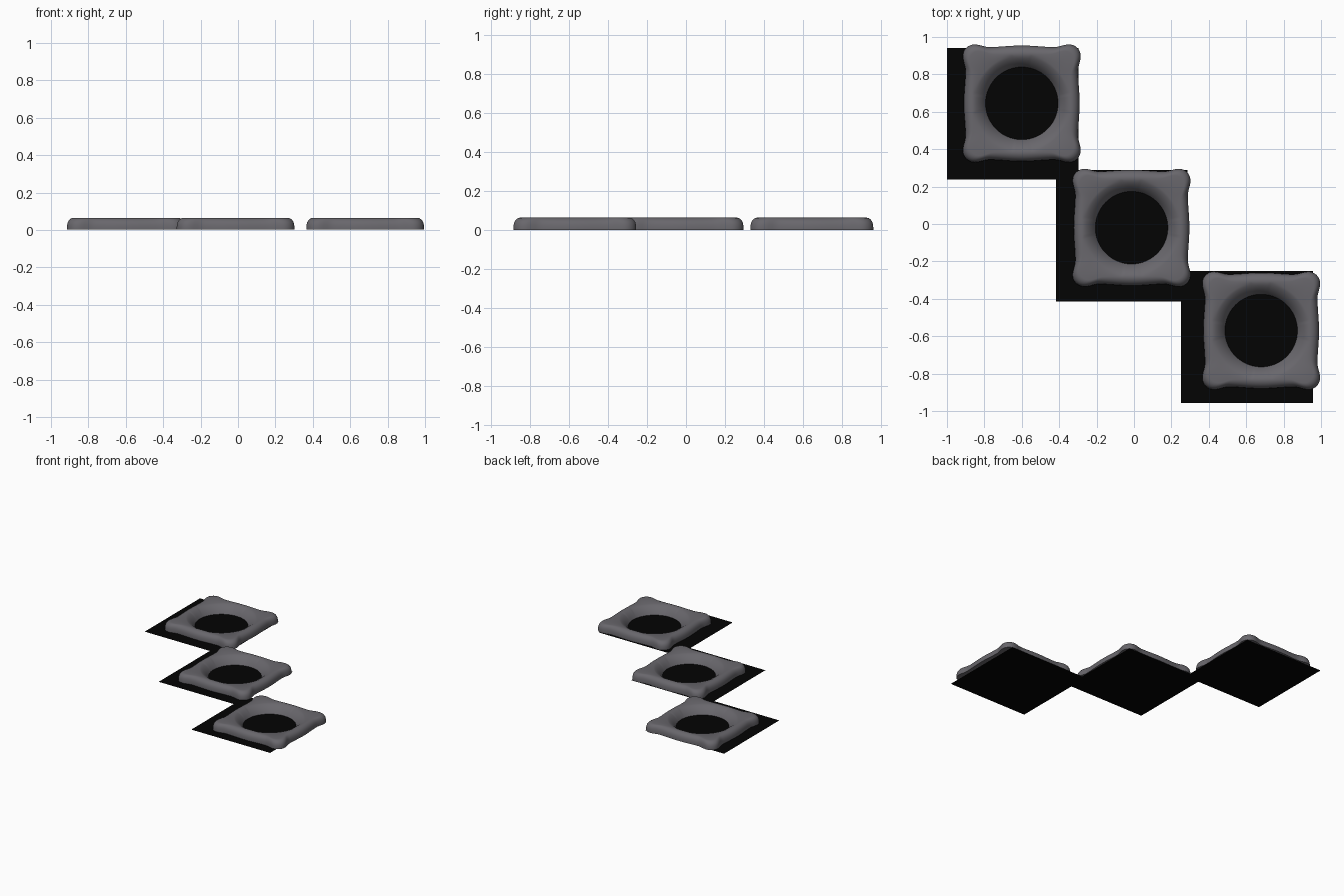
import bpy, bmesh, math

if "Cube" in bpy.data.objects:
    bpy.data.objects.remove(bpy.data.objects["Cube"])


def material(name, rgb):
    m = bpy.data.materials.new(name)
    m.diffuse_color = (*rgb, 1)
    m.use_nodes = True
    m.node_tree.nodes["Principled BSDF"].inputs["Base Color"].default_value = m.diffuse_color
    return m


BLACK = material("black", (0.0009, 0.0009, 0.0009))
GREY = material("warm grey", (0.14, 0.135, 0.15))
N = 192


def make_object(name, bm, mat):
    mesh = bpy.data.meshes.new(name)
    bm.to_mesh(mesh)
    bm.free()
    mesh.materials.append(mat)
    ob = bpy.data.objects.new(name, mesh)
    bpy.context.collection.objects.link(ob)
    return ob


# Wavy square outline: round corner lobes, shallow dips, a swell at mid side
def outline(a):
    c, s = abs(math.cos(a)), abs(math.sin(a))
    t = min(c, s) / max(c, s)                  # 0 mid side, 1 corner
    side = 0.309 - 0.009 * math.sin(math.pi * min(t / 0.62, 1) / 2) ** 2
    r = side / max(c, s)
    # corner lobe: ray against a circle centred near the corner
    cx, lobe = 0.25, 0.068
    d = (c + s) * cx
    disc = d * d - (2 * cx * cx - lobe * lobe)
    if disc >= 0:
        r = d + math.sqrt(disc)
    elif t > 0.8:
        r = min(r, 0.36)
    return r


# Smooth frame: rings run from the round hole over the crown to the outer edge
def frame(name, x, y):
    bm = bmesh.new()
    base = 0.002
    inner = [(0.194, base), (0.2, 0.012), (0.21, 0.026), (0.222, 0.039),
             (0.235, 0.05), (0.248, 0.058), (0.26, 0.063)]
    outer = [(0.045, 0.065), (0.034, 0.0635), (0.023, 0.059), (0.013, 0.051),
             (0.006, 0.041), (0.002, 0.028), (0.0, 0.014), (0.0, base)]
    out = [outline(2 * math.pi * i / N) for i in range(N)]
    for _ in range(3):                         # blend lobes into the sides
        out = [(out[i - 1] + 2 * out[i] + out[(i + 1) % N]) / 4 for i in range(N)]
    rings = []
    for k, (p, z) in enumerate(inner + outer):
        ring = []
        for i, R in enumerate(out):
            a = 2 * math.pi * i / N
            r = p if k < len(inner) else R - p
            if k < len(inner) and R < 0.312:
                r = 0.194 + (p - 0.194) * (R - 0.25) / 0.066
            ring.append(bm.verts.new((x + r * math.cos(a), y + r * math.sin(a), z)))
        rings.append(ring)
    for A, B in zip(rings, rings[1:] + rings[:1]):   # last strip closes the base
        for i in range(N):
            j = (i + 1) % N
            bm.faces.new((A[i], B[i], B[j], A[j]))
    bmesh.ops.recalc_face_normals(bm, faces=bm.faces)
    ob = make_object(name, bm, GREY)
    bpy.context.view_layer.objects.active = ob
    ob.select_set(True)
    bpy.ops.object.shade_smooth_by_angle(angle=math.radians(50))
    ob.select_set(False)


# Flat black backing square
def plate(name, x, y):
    bm = bmesh.new()
    h = 0.352
    bm.faces.new([bm.verts.new((x + i * h, y + j * h, 0))
                  for i, j in ((-1, -1), (1, -1), (1, 1), (-1, 1))])
    make_object(name, bm, BLACK)


tiles = [("left", -0.60, 0.645, -0.648, 0.59),
         ("middle", -0.013, -0.02, -0.066, -0.063),
         ("right", 0.68, -0.57, 0.604, -0.604)]
for side, fx, fy, px, py in tiles:
    frame(side + "_frame", fx, fy)
    plate(side + "_backing", px, py)
